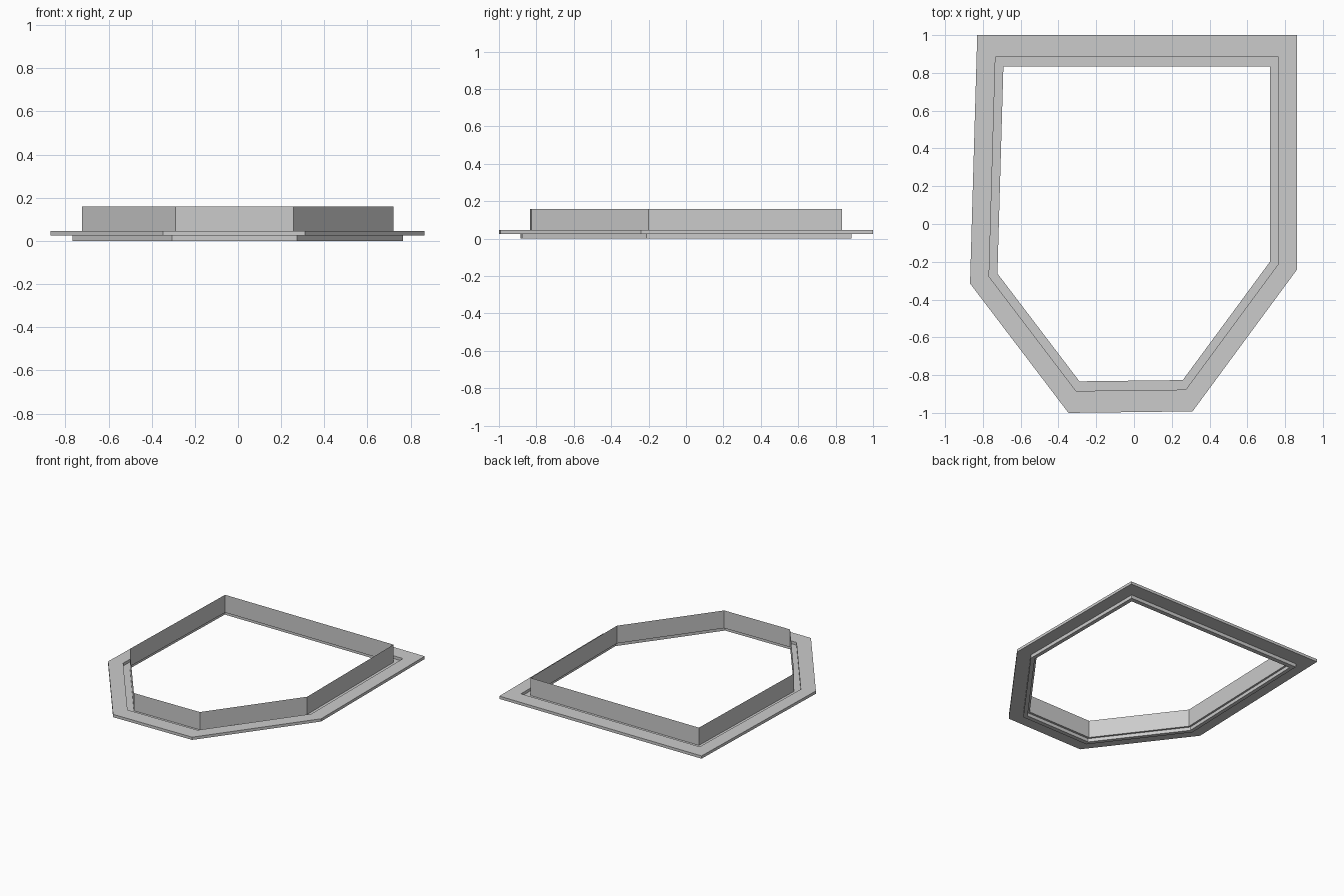
import bpy, bmesh

if "Cube" in bpy.data.objects:
    bpy.data.objects.remove(bpy.data.objects["Cube"])

# Six-sided plan outline, full size
OUTLINE = [(-0.83, 1.0), (-0.868, -0.315), (-0.347, -1.0),
           (0.31, -0.992), (0.864, -0.24), (0.864, 1.0)]


def sweep(name, profile, closed=True):
    """Carry a (plan scale, height) profile around the outline."""
    bm = bmesh.new()
    rings = [[bm.verts.new((x * s, y * s, z)) for x, y in OUTLINE]
             for s, z in profile]
    pairs = list(zip(rings, rings[1:]))
    if closed:
        pairs.append((rings[-1], rings[0]))
    n = len(OUTLINE)
    for a, b in pairs:
        for i in range(n):
            j = (i + 1) % n
            bm.faces.new((a[i], a[j], b[j], b[i]))
    bmesh.ops.recalc_face_normals(bm, faces=bm.faces)
    mesh = bpy.data.meshes.new(name)
    bm.to_mesh(mesh)
    bm.free()
    obj = bpy.data.objects.new(name, mesh)
    bpy.context.collection.objects.link(obj)
    return obj


# Flat outer flange
sweep("outer_flange", [(1.0, 0.026), (1.0, 0.047), (0.884, 0.047), (0.884, 0.026)])

# Lower step under the inner edge of the flange
sweep("lower_step", [(0.884, 0.0), (0.884, 0.026), (0.85, 0.026), (0.85, 0.0)])

# Thin upright wall with a narrow ledge at its foot
sweep("upright_wall", [(0.85, 0.026), (0.833, 0.026), (0.833, 0.16)], closed=False)
